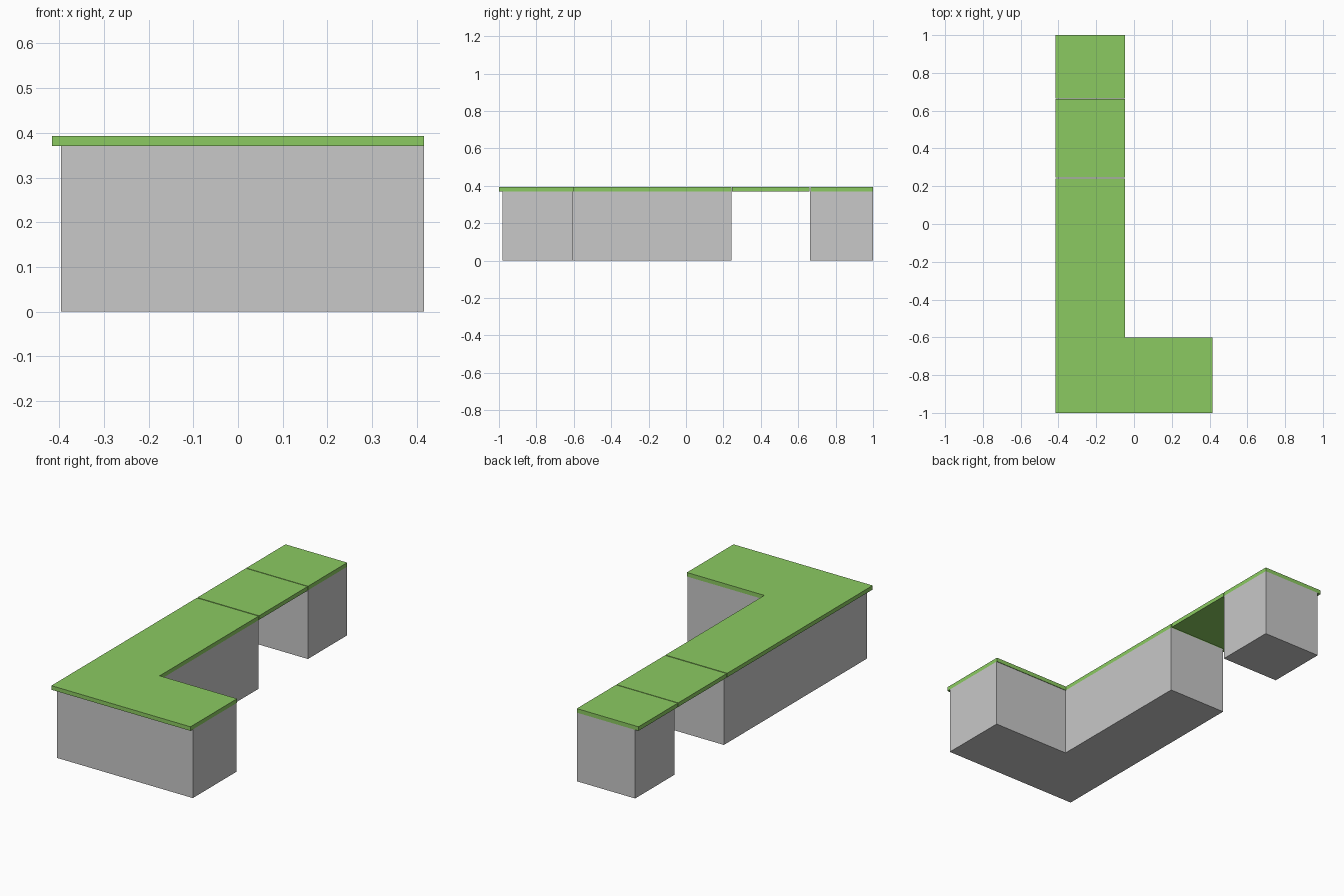
import bpy, bmesh

if "Cube" in bpy.data.objects:
    bpy.data.objects.remove(bpy.data.objects["Cube"])


def material(name, rgb):
    m = bpy.data.materials.new(name)
    m.diffuse_color = (*rgb, 1.0)
    m.use_nodes = True
    m.node_tree.nodes["Principled BSDF"].inputs["Base Color"].default_value = m.diffuse_color
    return m


green = material("green_worktop", (0.26, 0.59, 0.12))
grey = material("grey_cabinet", (0.58, 0.58, 0.58))


def extrude_outline(name, outline, z0, z1, mat):
    """Prism from a counter-clockwise plan outline."""
    bm = bmesh.new()
    face = bm.faces.new([bm.verts.new((x, y, z0)) for x, y in outline])
    top = bmesh.ops.extrude_face_region(bm, geom=[face])["geom"]
    verts = [g for g in top if isinstance(g, bmesh.types.BMVert)]
    bmesh.ops.translate(bm, verts=verts, vec=(0, 0, z1 - z0))
    bmesh.ops.recalc_face_normals(bm, faces=bm.faces)
    mesh = bpy.data.meshes.new(name)
    bm.to_mesh(mesh)
    bm.free()
    mesh.materials.append(mat)
    obj = bpy.data.objects.new(name, mesh)
    bpy.context.collection.objects.link(obj)
    return obj


def rect(x0, y0, x1, y1):
    return [(x0, y0), (x1, y0), (x1, y1), (x0, y1)]


def ell(x0, y0, x1, y1, inner_x, inner_y):
    return [(x0, y0), (x1, y0), (x1, inner_y), (inner_x, inner_y), (inner_x, y1), (x0, y1)]


LEFT, INNER, RIGHT = -0.416, -0.047, 0.416
OVERHANG = 0.02
H, TOP = 0.371, 0.393

# Cabinets: L-shaped run and a separate end unit
extrude_outline("corner_cabinet",
                ell(LEFT + OVERHANG, -0.98, RIGHT, 0.242, INNER, -0.605), 0, H, grey)
extrude_outline("end_cabinet", rect(LEFT + OVERHANG, 0.664, INNER, 1.0), 0, H, grey)

# Worktops: overhang on the front and left, narrow seams between pieces
extrude_outline("corner_worktop", ell(LEFT, -1.0, RIGHT, 0.242, INNER, -0.602), H, TOP, green)
extrude_outline("bridge_worktop", rect(LEFT, 0.247, INNER, 0.661), H, TOP, green)
extrude_outline("end_worktop", rect(LEFT, 0.665, INNER, 1.0), H, TOP, green)
